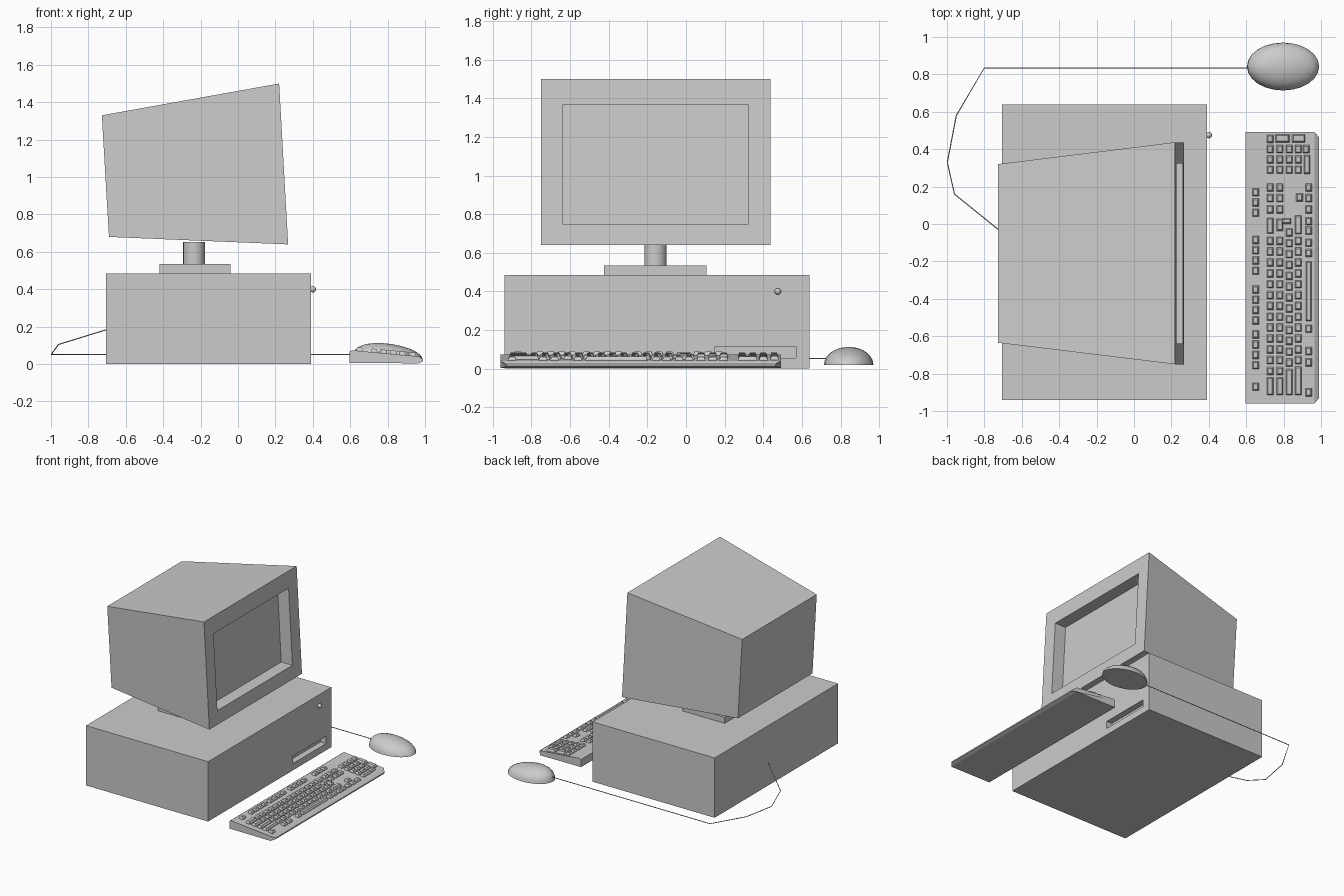
import bpy, bmesh, math
from mathutils import Vector

if "Cube" in bpy.data.objects:
    bpy.data.objects.remove(bpy.data.objects["Cube"])


def loft(bm, rings):
    """Skin a closed solid through rings with equal point counts."""
    vs = [[bm.verts.new(p) for p in r] for r in rings]
    n = len(rings[0])
    for a, b in zip(vs, vs[1:]):
        for i in range(n):
            j = (i + 1) % n
            bm.faces.new((a[i], a[j], b[j], b[i]))
    bm.faces.new(vs[0][::-1])
    bm.faces.new(vs[-1])


def finish(bm, name):
    bmesh.ops.recalc_face_normals(bm, faces=bm.faces[:])
    me = bpy.data.meshes.new(name)
    bm.to_mesh(me)
    bm.free()
    ob = bpy.data.objects.new(name, me)
    bpy.context.collection.objects.link(ob)
    return ob


def smooth(ob, angle=40):
    bpy.ops.object.select_all(action='DESELECT')
    ob.select_set(True)
    bpy.context.view_layer.objects.active = ob
    bpy.ops.object.shade_smooth_by_angle(angle=math.radians(angle))


def upright(y0, y1, z0, z1, x_at):
    """Rectangle facing +x; x_at gives its x for a height."""
    return [(x_at(z), y, z) for y, z in ((y0, z0), (y1, z0), (y1, z1), (y0, z1))]


def flat(x0, x1, y0, y1, z):
    return [(x0, y0, z), (x1, y0, z), (x1, y1, z), (x0, y1, z)]


def shifted(ring, dx):
    return [(x + dx, y, z) for x, y, z in ring]


# Case with a recessed drive slot
bm = bmesh.new()
slot = upright(0.15, 0.57, 0.055, 0.115, lambda z: 0.39)
loft(bm, [upright(-0.94, 0.64, 0, 0.485, lambda z: -0.705),
          upright(-0.94, 0.64, 0, 0.485, lambda z: 0.39),
          slot, shifted(slot, -0.05)])
finish(bm, "case")

# Power button
bpy.ops.mesh.primitive_uv_sphere_add(segments=16, ring_count=8, radius=0.017,
                                     location=(0.40, 0.475, 0.40))
button = bpy.context.object
button.name = "power_button"
smooth(button)

# Monitor stand
bm = bmesh.new()
loft(bm, [flat(-0.42, -0.04, -0.425, 0.105, z) for z in (0.485, 0.535)])
finish(bm, "stand_base")
bpy.ops.mesh.primitive_cylinder_add(vertices=24, radius=0.058, depth=0.12,
                                    location=(-0.235, -0.158, 0.592))
neck = bpy.context.object
neck.name = "stand_neck"
smooth(neck)

# Tapered, tilted monitor with a sunken screen
front = lambda z: 0.268 - 0.048 * (z - 0.64) / 0.86
back = lambda z: -0.69 - 0.038 * (z - 0.68) / 0.65
bm = bmesh.new()
screen = upright(-0.638, 0.323, 0.75, 1.365, front)
loft(bm, [upright(-0.635, 0.32, 0.68, 1.33, back),
          upright(-0.75, 0.437, 0.64, 1.50, front),
          screen, shifted(screen, -0.1)])
finish(bm, "monitor")

# Keyboard body: wedge profile (x, z), ends drawn in at the front lip
profile = [(0.597, 0.008), (0.597, 0.07), (0.61, 0.076), (0.965, 0.043),
           (0.99, 0.026), (0.99, 0.016), (0.965, 0.006)]
bm = bmesh.new()
rings = []
for end, sign in ((-0.96, 1), (0.492, -1)):
    rings.append([(x, end + sign * (0.03 if x > 0.98 else 0), z) for x, z in profile])
loft(bm, rings)
finish(bm, "keyboard_body")

# Keys: tapered blocks following the slope of the body
bm = bmesh.new()


def key(x, y, dx=0.036, dy=0.043):
    def ring(k, h):
        pts = flat(x - dx / 2 + k, x + dx / 2 - k, y - dy / 2 + k, y + dy / 2 - k, 0)
        return [(px, py, 0.075 - 0.093 * (px - 0.61) + h) for px, py, _ in pts]
    loft(bm, [ring(0, -0.004), ring(0.001, 0.008), ring(0.007, 0.02)])


ROWS = (0.728, 0.78, 0.83, 0.878)
BOTTOM = 0.934
# function row
for start in (-0.085, -0.35, -0.59):
    for i in range(4):
        key(0.65, start - i * 0.055)
key(0.65, -0.87)
for y in (0.17, 0.115, 0.06):
    key(0.65, y)
# letter rows and the wide keys at their far ends
for x, first, count in zip(ROWS, (-0.09, -0.09, -0.045, -0.09), (13, 13, 13, 12)):
    for i in range(count):
        key(x, first - i * 0.058)
    last = first - (count - 0.5) * 0.058
    key(x, (last - 0.92) / 2, dy=last + 0.92 - 0.01)
key(ROWS[0], -0.01, dy=0.085)
key(ROWS[1], -0.005, dy=0.065)
key(0.815, 0.015, dx=0.05, dy=0.03)
key(ROWS[3], -0.005, dy=0.1)
# space bar row
for y in (0.015, -0.035, -0.1, -0.155, -0.56, -0.68, -0.74, -0.9):
    key(BOTTOM, y)
key(BOTTOM, -0.36, dx=0.032, dy=0.32)
# navigation and arrow keys
for y in (0.195, 0.138, 0.078):
    key(ROWS[0], y)
    key(ROWS[1], y)
    key(BOTTOM, y)
key(0.885, 0.142)
# number pad
for y in (0.40, 0.345, 0.29):
    for x in ROWS:
        key(x, y)
key(0.92, 0.40)
key(0.925, 0.318, dx=0.034, dy=0.1)
key(ROWS[0], 0.455)
key(0.793, 0.458, dx=0.075)
key(0.88, 0.458, dx=0.07)
finish(bm, "keys")

# Mouse: half ellipsoid, hump leaning to the rear, flat underside
bm = bmesh.new()
rings = []
for i in range(7):
    t = i / 6 * math.radians(84)
    c, s = math.cos(t), math.sin(t)
    rings.append([(0.797 - 0.05 * s ** 2 + 0.193 * c * math.cos(a),
                   0.842 + 0.128 * c * math.sin(a), 0.02 + 0.093 * s)
                  for a in (math.tau * k / 24 for k in range(24))])
loft(bm, rings)
smooth(finish(bm, "mouse"), 50)

# Mouse cable running round to the back of the case
path = [(0.63, 0.835, 0.052), (-0.80, 0.835, 0.052), (-0.95, 0.58, 0.052),
        (-0.998, 0.33, 0.052), (-0.96, 0.16, 0.105), (-0.70, -0.05, 0.185)]
pts = [Vector(p) for p in path]
bm = bmesh.new()
rings = []
for i, p in enumerate(pts):
    d = (pts[min(i + 1, len(pts) - 1)] - pts[max(i - 1, 0)]).normalized()
    side = d.cross(Vector((0, 0, 1))).normalized()
    up = side.cross(d)
    rings.append([p + 0.003 * (math.cos(a) * side + math.sin(a) * up)
                  for a in (math.tau * k / 6 for k in range(6))])
loft(bm, rings)
finish(bm, "mouse_cable")

# Rest the model exactly on the ground
for ob in bpy.data.objects:
    if ob.name in ("keyboard_body", "keys"):
        ob.location.z -= 0.002
